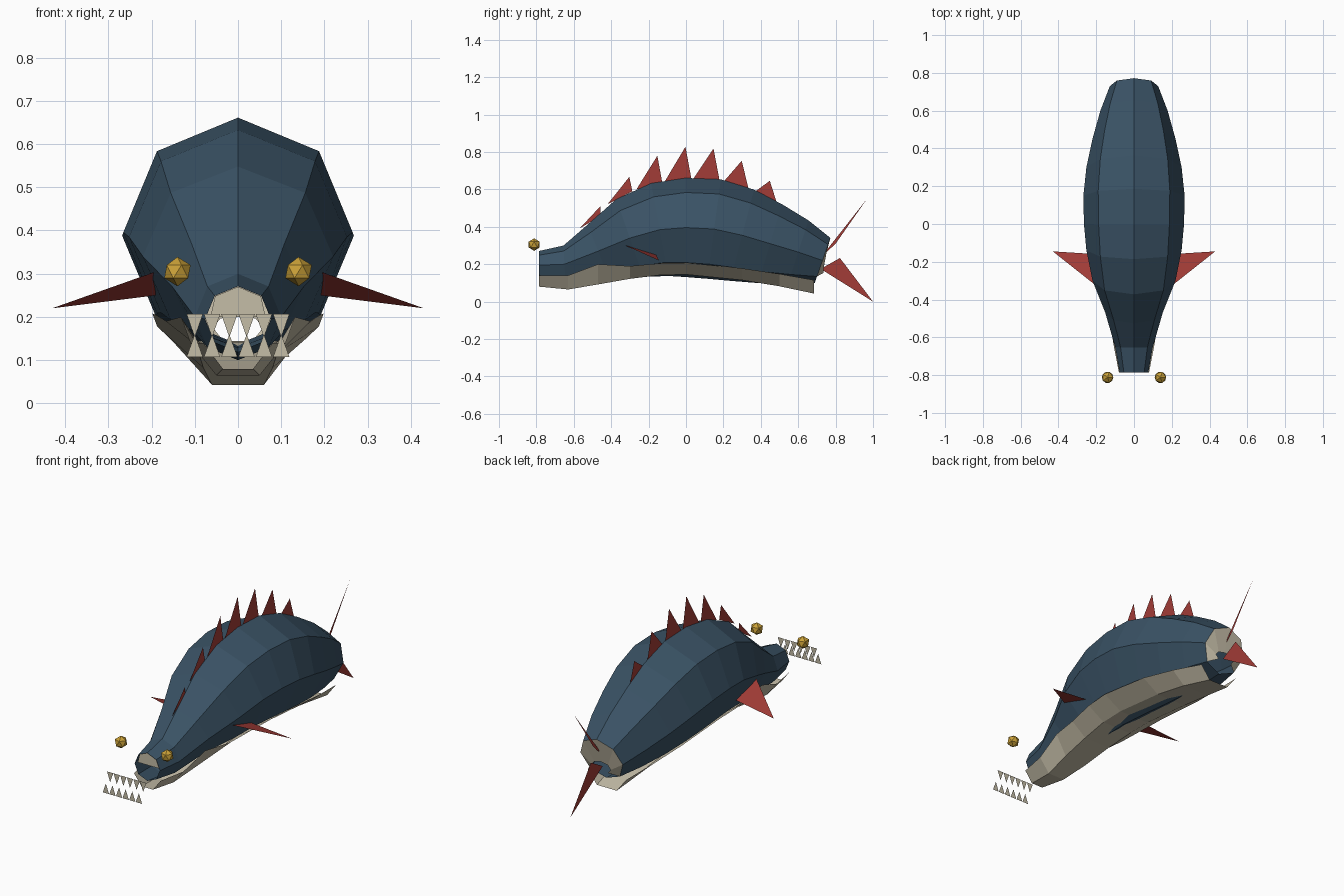
import bpy
import math
from mathutils import Vector

cube = bpy.data.objects.get("Cube")
if cube:
    bpy.data.objects.remove(cube, do_unlink=True)


def material(name, rgb):
    m = bpy.data.materials.new(name)
    m.use_nodes = True
    colour = (*rgb, 1)
    m.diffuse_color = colour
    m.node_tree.nodes["Principled BSDF"].inputs["Base Color"].default_value = colour
    return m


BLUE = material("slate blue skin", (0.042, 0.085, 0.13))
CREAM = material("cream belly", (0.56, 0.51, 0.39))
RED = material("red fin", (0.36, 0.045, 0.038))
GOLD = material("gold eye", (0.60, 0.36, 0.04))


def add_mesh(name, verts, faces, mat):
    me = bpy.data.meshes.new(name)
    me.from_pydata(verts, [], faces)
    me.materials.append(mat)
    ob = bpy.data.objects.new(name, me)
    bpy.context.collection.objects.link(ob)
    return ob


def loft(name, rings, mat, closed):
    """Skin a list of equal-length rings with quads, leaving the ends open."""
    n = len(rings[0])
    verts = [p for ring in rings for p in ring]
    faces = []
    for r in range(len(rings) - 1):
        for i in range(n if closed else n - 1):
            j = (i + 1) % n
            faces.append((r * n + i, r * n + j, (r + 1) * n + j, (r + 1) * n + i))
    return add_mesh(name, verts, faces, mat)


def octagon(centre, radius, tilt):
    """Eight-sided ring with a corner on top, leaning with the spine."""
    up = Vector((0, -math.sin(tilt), math.cos(tilt)))
    side = Vector((1, 0, 0))
    return [centre + radius * (side * math.sin(a) + up * math.cos(a))
            for a in (k * math.pi / 4 for k in range(8))]


# Body: open octagonal tube along an arched spine (y, z, radius)
spine = [(-0.785, 0.195, 0.076), (-0.65, 0.20, 0.10), (-0.47, 0.27, 0.152),
         (-0.30, 0.34, 0.22), (-0.14, 0.385, 0.252), (0.0, 0.396, 0.265),
         (0.15, 0.388, 0.268), (0.30, 0.355, 0.252), (0.45, 0.31, 0.22),
         (0.60, 0.265, 0.178), (0.73, 0.22, 0.128)]
rings = []
for i, (y, z, r) in enumerate(spine):
    a, b = spine[max(i - 1, 0)], spine[min(i + 1, len(spine) - 1)]
    tilt = math.atan2(b[1] - a[1], b[0] - a[0]) if i > 1 else 0.05 * i
    rings.append(octagon(Vector((0, y, z)), r, tilt))
loft("body", rings, BLUE, True)

# Belly: flat-bottomed shell (y, rim half width, rim z, floor half width, floor z)
belly = [(-0.785, 0.08, 0.14, 0.035, 0.08), (-0.63, 0.11, 0.14, 0.05, 0.065),
         (-0.47, 0.132, 0.20, 0.07, 0.092), (-0.30, 0.167, 0.19, 0.08, 0.122),
         (-0.14, 0.19, 0.205, 0.09, 0.142), (0.0, 0.198, 0.208, 0.092, 0.145),
         (0.30, 0.187, 0.178, 0.09, 0.115), (0.50, 0.155, 0.148, 0.08, 0.082),
         (0.685, 0.115, 0.115, 0.06, 0.043)]
loft("belly", [[(-w, y, t), (-b, y, f), (b, y, f), (w, y, t)]
               for y, w, t, b, f in belly], CREAM, False)

# Tail rim: cream ring partly closing the rear opening
outer = rings[-1]
hole = Vector((0, 0.735, 0.175))
inner = [hole + Vector((0.058 * math.sin(k * math.pi / 4), 0,
                        0.03 * math.cos(k * math.pi / 4))) for k in range(8)]
add_mesh("tail_rim", outer + inner,
         [(k, (k + 1) % 8, (k + 1) % 8 + 8, k + 8) for k in range(8) if k not in (3, 4)],
         CREAM)

# Palate: cream plate behind the upper lip
add_mesh("palate", [(0, -0.775, 0.27), (0.053, -0.775, 0.248), (0.064, -0.775, 0.2),
                    (-0.064, -0.775, 0.2), (-0.053, -0.775, 0.248)],
         [(0, 1, 2, 3, 4)], CREAM)

# Back spines: flat triangles (base front, base rear, tip as y, z)
spines = [((-0.57, 0.39), (-0.455, 0.46), (-0.458, 0.51)),
          ((-0.42, 0.52), (-0.287, 0.59), (-0.303, 0.667)),
          ((-0.265, 0.60), (-0.126, 0.63), (-0.153, 0.78)),
          ((-0.115, 0.64), (0.03, 0.65), (-0.003, 0.828)),
          ((0.035, 0.65), (0.18, 0.645), (0.147, 0.818)),
          ((0.20, 0.64), (0.335, 0.60), (0.298, 0.753)),
          ((0.365, 0.585), (0.485, 0.53), (0.448, 0.646))]
for i, tri in enumerate(spines):
    add_mesh(f"back_spine_{i + 1}", [(0, y, z) for y, z in tri], [(0, 1, 2)], RED)

# Tail fins
add_mesh("tail_fin_upper", [(0, 0.72, 0.235), (0, 0.80, 0.31), (0, 0.968, 0.55)],
         [(0, 1, 2)], RED)
add_mesh("tail_fin_lower", [(0, 0.72, 0.175), (0, 0.823, 0.233), (0, 1.0, 0.0)],
         [(0, 1, 2)], RED)

# Side fins and eyes, mirrored
for name, s in (("left", 1), ("right", -1)):
    add_mesh(name + "_side_fin", [(s * 0.19, -0.335, 0.305), (s * 0.19, -0.16, 0.25),
                                  (s * 0.43, -0.145, 0.22)], [(0, 1, 2)], RED)
    bpy.ops.mesh.primitive_ico_sphere_add(subdivisions=1, radius=0.034,
                                          location=(s * 0.14, -0.812, 0.305))
    eye = bpy.context.object
    eye.name = name + "_eye"
    eye.data.materials.append(GOLD)

# Teeth: two rows of flat triangles
for name, y, base, tip in (("upper", -0.963, 0.207, 0.153), ("lower", -1.0, 0.107, 0.16)):
    verts, faces = [], []
    for k in range(6):
        x = (k - 2.5) * 0.04
        faces.append(tuple(range(len(verts), len(verts) + 3)))
        verts += [(x - 0.019, y, base), (x + 0.019, y, base), (x, y, tip)]
    add_mesh(name + "_teeth", verts, faces, CREAM)
